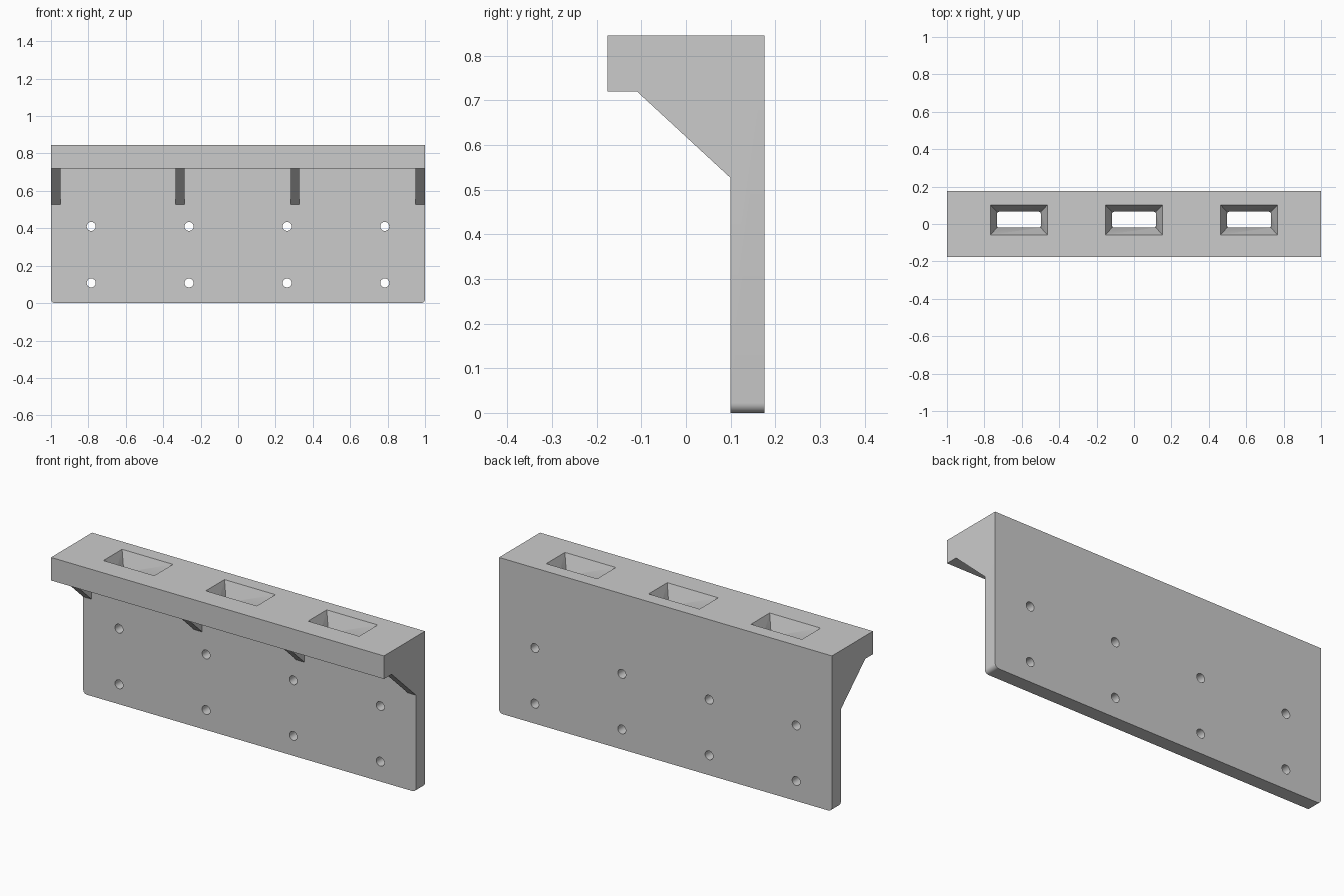
import bpy, bmesh, math
from mathutils import Matrix, Vector

if "Cube" in bpy.data.objects:
    bpy.data.objects.remove(bpy.data.objects["Cube"])


def make_object(name, bm):
    bmesh.ops.recalc_face_normals(bm, faces=bm.faces)
    mesh = bpy.data.meshes.new(name)
    bm.to_mesh(mesh)
    bm.free()
    obj = bpy.data.objects.new(name, mesh)
    bpy.context.collection.objects.link(obj)
    return obj


def loft(bm, lower, upper):
    """Closed solid between two matching point loops."""
    a = [bm.verts.new(p) for p in lower]
    b = [bm.verts.new(p) for p in upper]
    bm.faces.new(a)
    bm.faces.new(b)
    for i in range(len(a)):
        j = (i + 1) % len(a)
        bm.faces.new((a[i], a[j], b[j], b[i]))


def prism_x(bm, profile, x0, x1):
    loft(bm, [(x0, y, z) for y, z in profile], [(x1, y, z) for y, z in profile])


def rect(cx, hx, y0, y1, z):
    return [(cx - hx, y0, z), (cx + hx, y0, z), (cx + hx, y1, z), (cx - hx, y1, z)]


def combine(target, other, operation):
    mod = target.modifiers.new("boolean", 'BOOLEAN')
    mod.operation, mod.solver, mod.object = operation, 'EXACT', other
    bpy.context.view_layer.objects.active = target
    bpy.ops.object.modifier_apply(modifier=mod.name)
    bpy.data.objects.remove(other)


TOP, SHELF, FRONT, PLATE, BACK = 0.845, 0.72, -0.176, 0.10, 0.176

# L-shaped body: shelf and mounting plate, rounded lower corners
bm = bmesh.new()
prism_x(bm, [(FRONT, SHELF), (PLATE, SHELF), (PLATE, 0), (BACK, 0),
             (BACK, TOP), (FRONT, TOP)], -1, 1)
corners = [e for e in bm.edges
           if all(v.co.z < 0.001 for v in e.verts)
           and abs(e.verts[0].co.x - e.verts[1].co.x) < 0.001]
bmesh.ops.bevel(bm, geom=corners, offset=0.022, segments=6, profile=0.5,
                affect='EDGES')
body = make_object("wall_shelf", bm)

# Sloping support ribs
bm = bmesh.new()
for x in (-0.975, -0.31, 0.305, 0.975):
    prism_x(bm, [(-0.11, SHELF), (PLATE, 0.526), (0.13, 0.526),
                 (0.13, 0.75), (-0.11, 0.75)], x - 0.025, x + 0.025)
combine(body, make_object("ribs", bm), 'UNION')

# Screw holes through the plate
bm = bmesh.new()
for x in (-0.785, -0.262, 0.262, 0.785):
    for z in (0.108, 0.41):
        bmesh.ops.create_cone(
            bm, cap_ends=True, segments=32, radius1=0.024, radius2=0.024, depth=0.3,
            matrix=Matrix.Translation((x, 0.138, z)) @ Matrix.Rotation(math.pi / 2, 4, 'X'))
combine(body, make_object("screw_holes", bm), 'DIFFERENCE')

# Tapered pockets in the shelf top
pockets = (-0.615, 0, 0.615)
bm = bmesh.new()
for x in pockets:
    loft(bm, rect(x, 0.117, -0.02, 0.066, 0.745), rect(x, 0.153, -0.058, 0.102, TOP))
    
# extend the cutters slightly above the top along the same slope
for v in bm.verts:
    if v.co.z > 0.8:
        cx = min(pockets, key=lambda p: abs(p - v.co.x))
        v.co = Vector((cx, 0.022, TOP)) + Vector((v.co.x - cx, v.co.y - 0.022, 0)) * 1.0
        v.co += Vector((math.copysign(0.0036, v.co.x - cx),
                        math.copysign(0.0037, v.co.y - 0.022), 0.01))
combine(body, make_object("pockets", bm), 'DIFFERENCE')

# Slots with rounded corners through the pocket floors
bm = bmesh.new()
for x in pockets:
    loft(bm, rect(x, 0.117, -0.02, 0.066, 0.68), rect(x, 0.117, -0.02, 0.066, 0.78))
uprights = [e for e in bm.edges if abs(e.verts[0].co.z - e.verts[1].co.z) > 0.05]
bmesh.ops.bevel(bm, geom=uprights, offset=0.012, segments=4, profile=0.5, affect='EDGES')
combine(body, make_object("slots", bm), 'DIFFERENCE')

# Smooth round surfaces, crisp edges
bpy.ops.object.select_all(action='DESELECT')
body.select_set(True)
bpy.context.view_layer.objects.active = body
bpy.ops.object.shade_smooth_by_angle(angle=math.radians(30))
